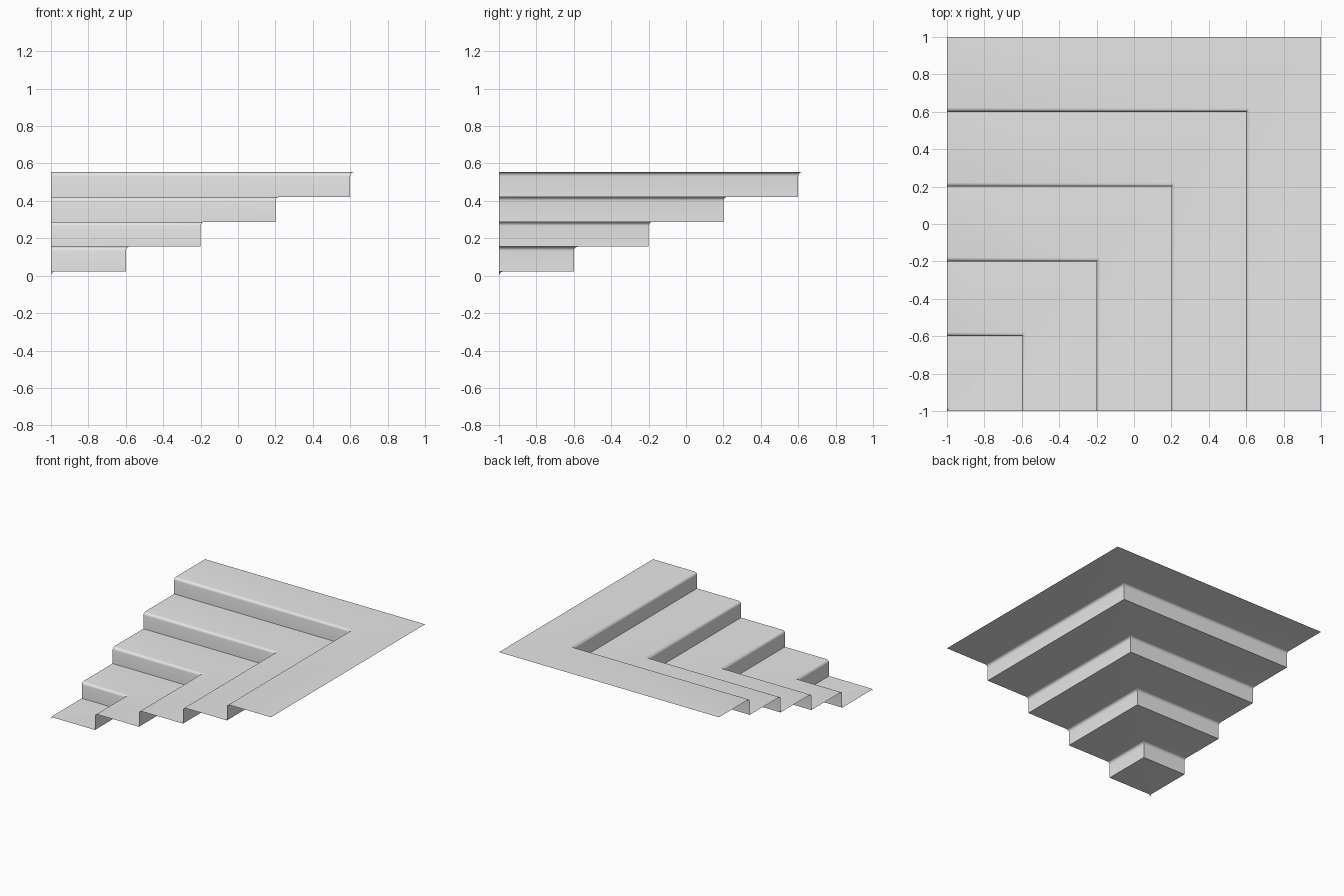
import bpy, bmesh, math

cube = bpy.data.objects.get("Cube")
if cube:
    bpy.data.objects.remove(cube, do_unlink=True)

# Dimensions of the corner staircase
STEPS, GOING, RISE, NOSE, ARC = 5, 0.4, 0.133, 0.022, 5

# Single grey material
grey = bpy.data.materials.new("light grey")
grey.use_nodes = True
colour = (0.8, 0.8, 0.8, 1)
grey.diffuse_color = colour
grey.node_tree.nodes["Principled BSDF"].inputs["Base Color"].default_value = colour

# Stair profile: riser foot, rounded nosing, then the next riser foot
profile = []
for k in range(STEPS):
    start = -1 + GOING * k
    if k:
        profile.append((start, RISE * (k - 1) + NOSE))
    for i in range(ARC + 1):
        a = math.pi / 2 * i / ARC
        profile.append((start + NOSE * (1 - math.cos(a)),
                        RISE * k + NOSE * math.sin(a)))
profile.append((1, RISE * (STEPS - 1) + NOSE))

# Sweep the profile around the mitred corner as a thin open sheet
bm = bmesh.new()
rows = [[bm.verts.new(p) for p in ((o, -1, z), (o, o, z), (-1, o, z))]
        for o, z in profile]
for low, high in zip(rows, rows[1:]):
    for j in range(2):
        bm.faces.new((low[j], high[j], high[j + 1], low[j + 1]))
bmesh.ops.remove_doubles(bm, verts=bm.verts, dist=0.0001)
bm.normal_update()

mesh = bpy.data.meshes.new("corner_stairs")
bm.to_mesh(mesh)
bm.free()
mesh.materials.append(grey)
stairs = bpy.data.objects.new("corner_stairs", mesh)
bpy.context.collection.objects.link(stairs)

# Smooth nosings, sharp riser feet and mitres
bpy.ops.object.select_all(action="DESELECT")
stairs.select_set(True)
bpy.context.view_layer.objects.active = stairs
bpy.ops.object.shade_smooth_by_angle(angle=math.radians(50))
